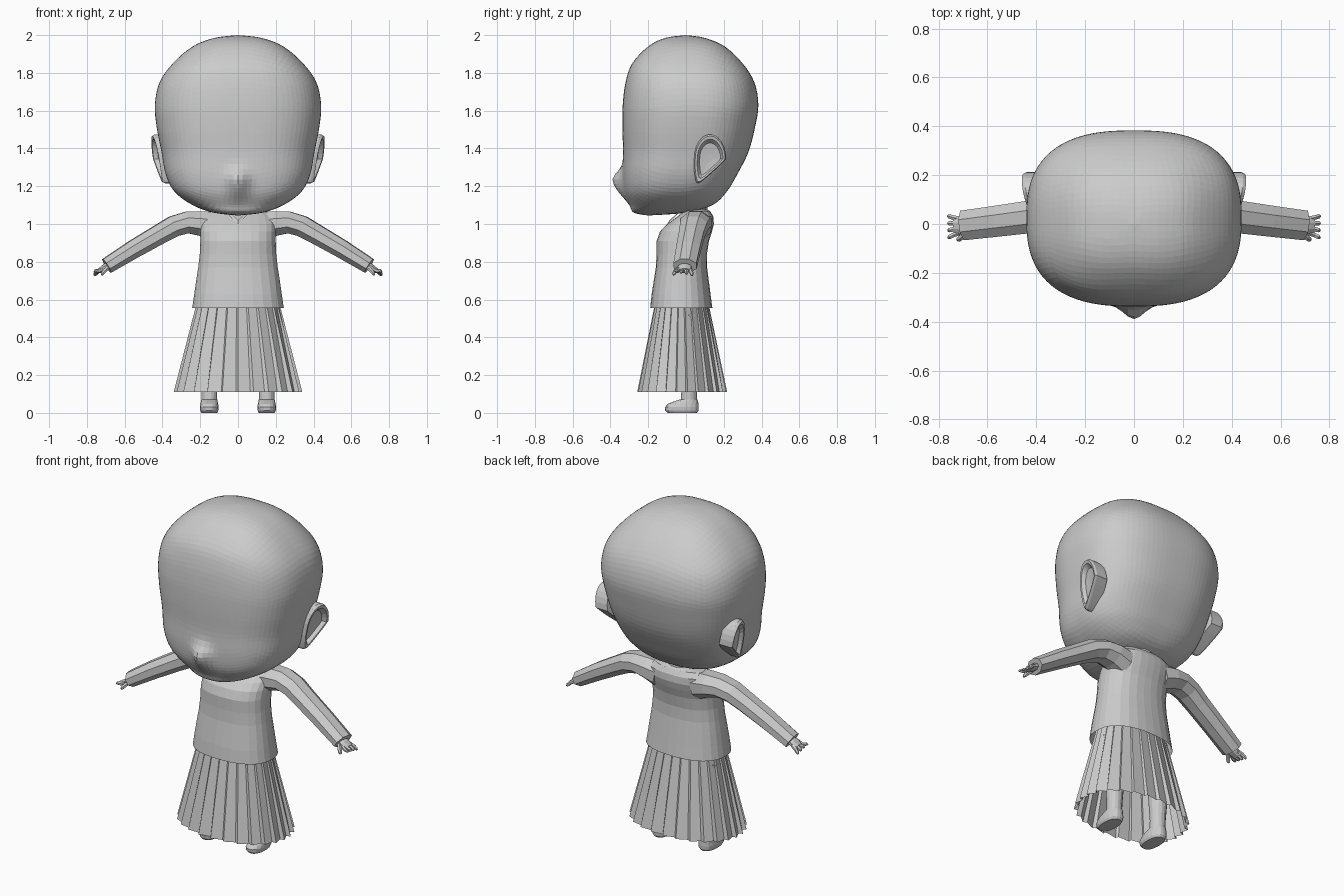
import bpy, bmesh, math
from mathutils import Vector

if "Cube" in bpy.data.objects:
    bpy.data.objects.remove(bpy.data.objects["Cube"], do_unlink=True)

clay = bpy.data.materials.new("light_grey_clay")
clay.use_nodes = True
clay.diffuse_color = (0.6, 0.6, 0.6, 1)
clay.node_tree.nodes["Principled BSDF"].inputs["Base Color"].default_value = (0.6, 0.6, 0.6, 1)


def finish(name, bm, mirror=False):
    bmesh.ops.recalc_face_normals(bm, faces=bm.faces)
    mesh = bpy.data.meshes.new(name)
    bm.to_mesh(mesh)
    bm.free()
    mesh.materials.append(clay)
    obj = bpy.data.objects.new(name, mesh)
    bpy.context.collection.objects.link(obj)
    if mirror:
        mod = obj.modifiers.new("mirror", 'MIRROR')
        mod.use_mirror_merge = False
    return obj


def loft(name, rings, mirror=False, cap_start=False, cap_end=False):
    bm = bmesh.new()
    rows = [[bm.verts.new(p) for p in ring] for ring in rings]
    n = len(rows[0])
    for a, b in zip(rows, rows[1:]):
        for i in range(n):
            j = (i + 1) % n
            bm.faces.new((a[i], a[j], b[j], b[i]))
    if cap_start:
        bm.faces.new(rows[0])
    if cap_end:
        bm.faces.new(rows[-1])
    return finish(name, bm, mirror)


def super_point(phi, power):
    c, s = math.cos(phi), math.sin(phi)
    r = (abs(c) ** power + abs(s) ** power) ** (-1 / power)
    return c * r, s * r


def oval(z, w, front, back, sides=28, power=2.4, cx=0):
    pts = []
    for i in range(sides):
        u, v = super_point(math.tau * (i + 0.5) / sides, power)
        pts.append(Vector((cx + w * u, (front + back) / 2 + (back - front) / 2 * v, z)))
    return pts


def tube(name, path, radii, sides=8):
    """Mirrored tube; each radius is (across, up)."""
    path = [Vector(p) for p in path]
    rings = []
    for i, p in enumerate(path):
        t = (path[min(i + 1, len(path) - 1)] - path[max(i - 1, 0)]).normalized()
        side = t.cross(Vector((0, 0, 1))).normalized()
        up = side.cross(t)
        ra, ru = radii[i]
        angles = [math.tau * (k + 0.5) / sides for k in range(sides)]
        rings.append([p + side * ra * math.cos(a) + up * ru * math.sin(a) for a in angles])
    return loft(name, rings, True, True, True)


# Head: a rounded cube whose latitudes follow these sections (z, half width, front, back)
HEAD = [(1.045, 0, -.2, -.2), (1.06, .13, -.275, .0), (1.1, .24, -.295, .14),
        (1.17, .335, -.325, .215), (1.26, .382, -.335, .27), (1.38, .405, -.333, .33),
        (1.51, .43, -.337, .365), (1.63, .44, -.335, .383), (1.75, .415, -.32, .362),
        (1.85, .345, -.285, .3), (1.94, .24, -.2, .205), (1.985, .125, -.11, .1),
        (2.0, 0, 0, 0)]


def head_section(t):
    i = min(int(t), len(HEAD) - 2)
    f = t - i
    p = [HEAD[min(max(k, 0), len(HEAD) - 1)] for k in range(i - 1, i + 3)]
    return [b + 0.5 * f * (c - a + f * (2 * a - 5 * b + 4 * c - d + f * (3 * (b - c) + d - a)))
            for a, b, c, d in zip(*p)]


bm = bmesh.new()
bmesh.ops.create_cube(bm, size=2)
bmesh.ops.subdivide_edges(bm, edges=bm.edges[:], cuts=23, use_grid_fill=True)
for v in bm.verts:
    d = Vector([math.tan(c * math.pi / 4) for c in v.co]).normalized()
    t = math.acos(max(-1, min(1, -d.z))) / math.pi * (len(HEAD) - 1)
    z, w, front, back = head_section(t)
    u, s = super_point(math.atan2(d.y, d.x), 2.6)
    x, y = w * u, (front + back) / 2 + (back - front) / 2 * s
    if y < -0.15:  # pointed nose running down into the muzzle
        dz = z - 1.235
        y -= 0.055 * math.exp(-(x / 0.055) ** 2 - (dz / (0.05 if dz > 0 else 0.09)) ** 2)
    v.co = (x, y, min(z, 2.0))
finish("head", bm)

# Ears: dished teardrops leaning outward
rings = []
for scale, lift in ((1.0, -.07), (1.0, 0), (.93, .014), (.8, .012), (.65, -.01), (.2, -.014)):
    ring = []
    for k in range(24):
        a = math.tau * k / 24
        dy, dz = 0.085 * math.cos(a), 0.13 * math.sin(a)
        if dz < 0:
            dy = dy * (1 + dz * 4.5) + dz * 0.5
        dy, dz = dy * scale, dz * scale
        ring.append((0.42 + lift + 0.2 * dy + 0.16 * dz, 0.128 + dy, 1.345 + dz))
    rings.append(ring)
loft("ear", rings, True, True, True)

# Neck and shirt body
loft("neck", [oval(1.0, .07, -.01, .12, 12), oval(1.14, .065, -.01, .11, 12)])
SHIRT = [(.555, .243, -.19, .14), (.63, .232, -.182, .13), (.70, .222, -.171, .121),
         (.77, .211, -.16, .112), (.84, .203, -.156, .111), (.91, .2, -.156, .122),
         (.96, .2, -.138, .138), (1.0, .2, -.1, .148), (1.04, .19, -.045, .145),
         (1.068, .15, -.01, .128), (1.078, .07, .0, .11)]
loft("shirt", [oval(*row) for row in SHIRT], cap_end=True)

# Collar point below the chin
loft("collar", [[(-.06, -.035, 1.06), (0, -.1, 1.0), (.06, -.035, 1.06)],
                [(-.055, -.025, 1.075), (0, -.088, 1.02), (.055, -.025, 1.075)]])

# Sleeves with an eight-sided section
tube("sleeve",
     [(.12, .052, .985), (.2, .052, 1.003), (.27, .05, 1.008), (.34, .042, .988),
      (.42, .03, .943), (.55, .013, .868), (.695, -.005, .778)],
     [(.085, .085), (.09, .07), (.084, .062), (.078, .06), (.072, .056), (.069, .052), (.066, .045)])

# Hands: palm, four fingers and a thumb
tube("palm", [(.67, -.005, .79), (.705, -.007, .769), (.735, -.007, .752)],
     [(.028, .018), (.038, .02), (.034, .014)])
for k in range(4):
    y = .022 - .02 * k
    tube("finger", [(.715, y, .762), (.74, y * 1.2, .75), (.755, y * 1.4, .735 + .006 * k),
                    (.761, y * 1.5, .727 + .007 * k)],
         [(.01, .01), (.011, .011), (.01, .01), (.005, .005)], 6)
tube("thumb", [(.69, -.035, .768), (.705, -.053, .753), (.717, -.063, .738), (.722, -.066, .73)],
     [(.012, .012), (.013, .012), (.011, .01), (.005, .005)], 6)

# Pleated skirt: each pleat is a flat panel with a short step inward
PLEATS = 26
rings = []
for z, w, front, back, depth in ((.60, .215, -.16, .115, .02), (.11, .342, -.258, .218, .07)):
    ring = []
    for k in range(PLEATS):
        for part, drop in ((0, 0), (.85, depth)):
            # Mirror the pleat direction about the centre line
            a = math.pi * (k % (PLEATS // 2) + part) / (PLEATS // 2)
            u, s = super_point(a - math.pi / 2, 2.2)
            r = 1 - drop
            sign = 1 if k < PLEATS // 2 else -1
            x = sign * w * u * r
            y = sign * s * r
            ring.append((x, (front + back) / 2 + y * (back - front) / 2, z))
    rings.append(ring)
loft("skirt", rings)

# Legs and shoes
LEG = [(.05, .042, -.03, .058), (.12, .043, -.025, .06), (.3, .056, -.035, .075),
       (.52, .075, -.07, .08)]
loft("leg", [oval(*row, sides=16, power=2, cx=.152) for row in LEG], True, True, True)
SHOE = [(0, .042, -.098, .058), (.012, .048, -.11, .066), (.03, .05, -.112, .067),
        (.048, .047, -.095, .066), (.062, .044, -.06, .064), (.072, .042, -.03, .06)]
loft("shoe", [oval(*row, sides=18, power=2.5, cx=.152) for row in SHOE], True, True, True)
